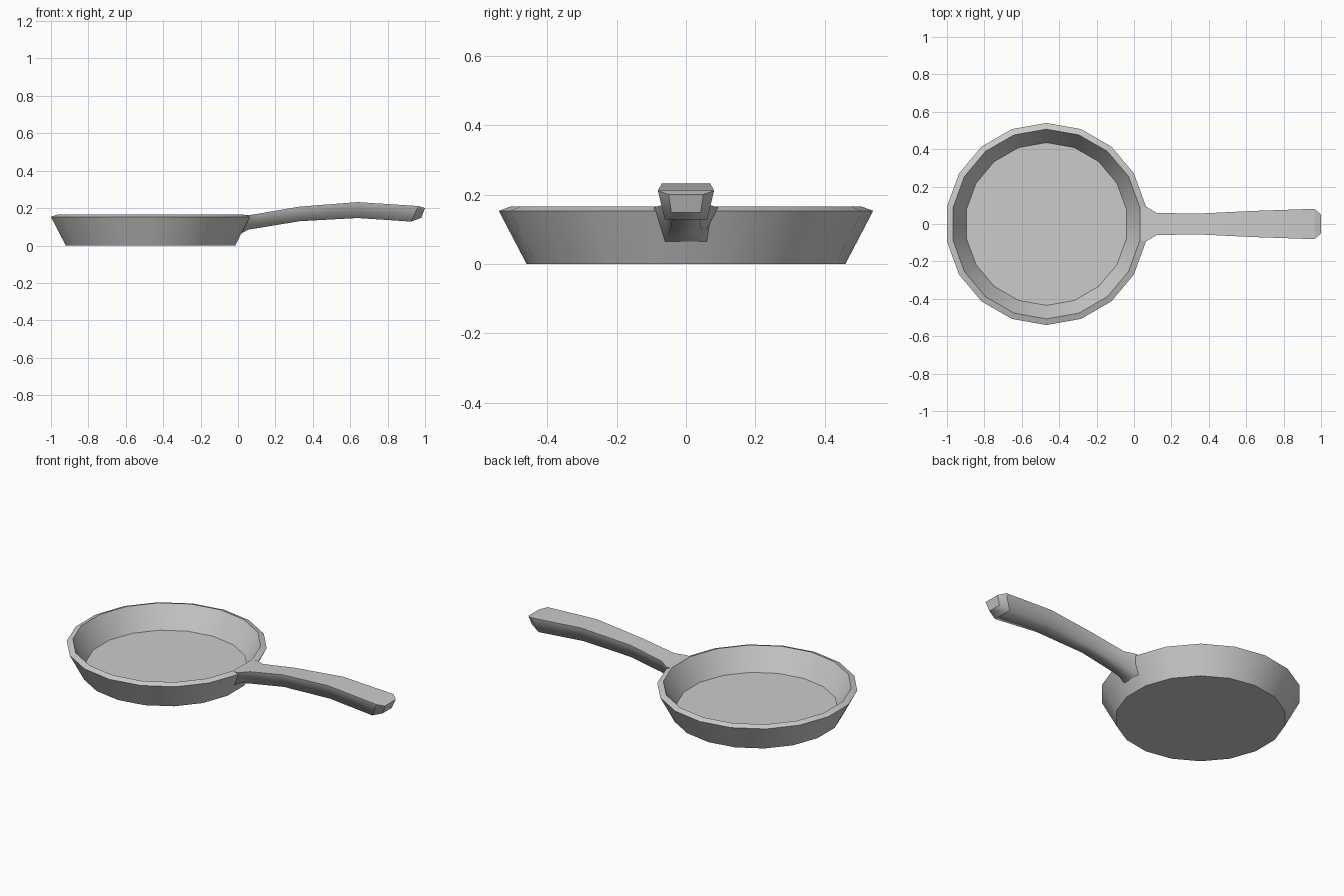
import bpy, bmesh
from math import cos, sin, radians

if "Cube" in bpy.data.objects:
    bpy.data.objects.remove(bpy.data.objects["Cube"])

CX, SIDES = -0.468, 18


def finish(name, bm):
    bmesh.ops.recalc_face_normals(bm, faces=bm.faces)
    mesh = bpy.data.meshes.new(name)
    bm.to_mesh(mesh)
    bm.free()
    obj = bpy.data.objects.new(name, mesh)
    bpy.context.collection.objects.link(obj)
    return obj


def loft(bm, rings):
    """Skin a list of point rings and cap both ends."""
    loops = [[bm.verts.new(p) for p in ring] for ring in rings]
    n = len(loops[0])
    for a, b in zip(loops, loops[1:]):
        for i in range(n):
            j = (i + 1) % n
            bm.faces.new((a[i], a[j], b[j], b[i]))
    bm.faces.new(loops[0])
    bm.faces.new(loops[-1])
    return loops


# Pan body: (radius, height) from underside, over the rim, down to the cooking floor
profile = [(0.46, 0.0), (0.54, 0.153), (0.507, 0.165), (0.435, 0.036)]
bm = bmesh.new()
loft(bm, [[(CX + r * cos(radians(10 + 20 * i)), r * sin(radians(10 + 20 * i)), z)
           for i in range(SIDES)] for r, z in profile])
pan = finish("pan_body", bm)
bpy.context.view_layer.objects.active = pan
pan.select_set(True)
bpy.ops.object.shade_smooth_by_angle(angle=radians(30))

# Handle: top x, z, half width, then bottom x, z, half width
stations = [
    (0.035, 0.163, 0.089, 0.000, 0.055, 0.065),
    (0.064, 0.163, 0.093, 0.055, 0.085, 0.052),
    (0.120, 0.172, 0.060, 0.130, 0.097, 0.045),
    (0.330, 0.208, 0.055, 0.330, 0.130, 0.040),
    (0.640, 0.232, 0.070, 0.640, 0.147, 0.050),
    (0.965, 0.211, 0.081, 0.925, 0.128, 0.061),
    (1.000, 0.200, 0.050, 0.980, 0.148, 0.042),
]
bm = bmesh.new()
loops = loft(bm, [[(xt, -wt, zt), (xt, wt, zt), (xb, wb, zb), (xb, -wb, zb)]
                  for xt, zt, wt, xb, zb, wb in stations])
for f in bm.faces:
    f.smooth = True
# Crisp top outline and end, soft underside
for a, b in zip(loops, loops[1:]):
    for i in (0, 1):
        bm.edges.get((a[i], b[i])).smooth = False
for ring in (loops[0], loops[-2], loops[-1]):
    for i in range(4):
        bm.edges.get((ring[i], ring[(i + 1) % 4])).smooth = False
finish("handle", bm)
